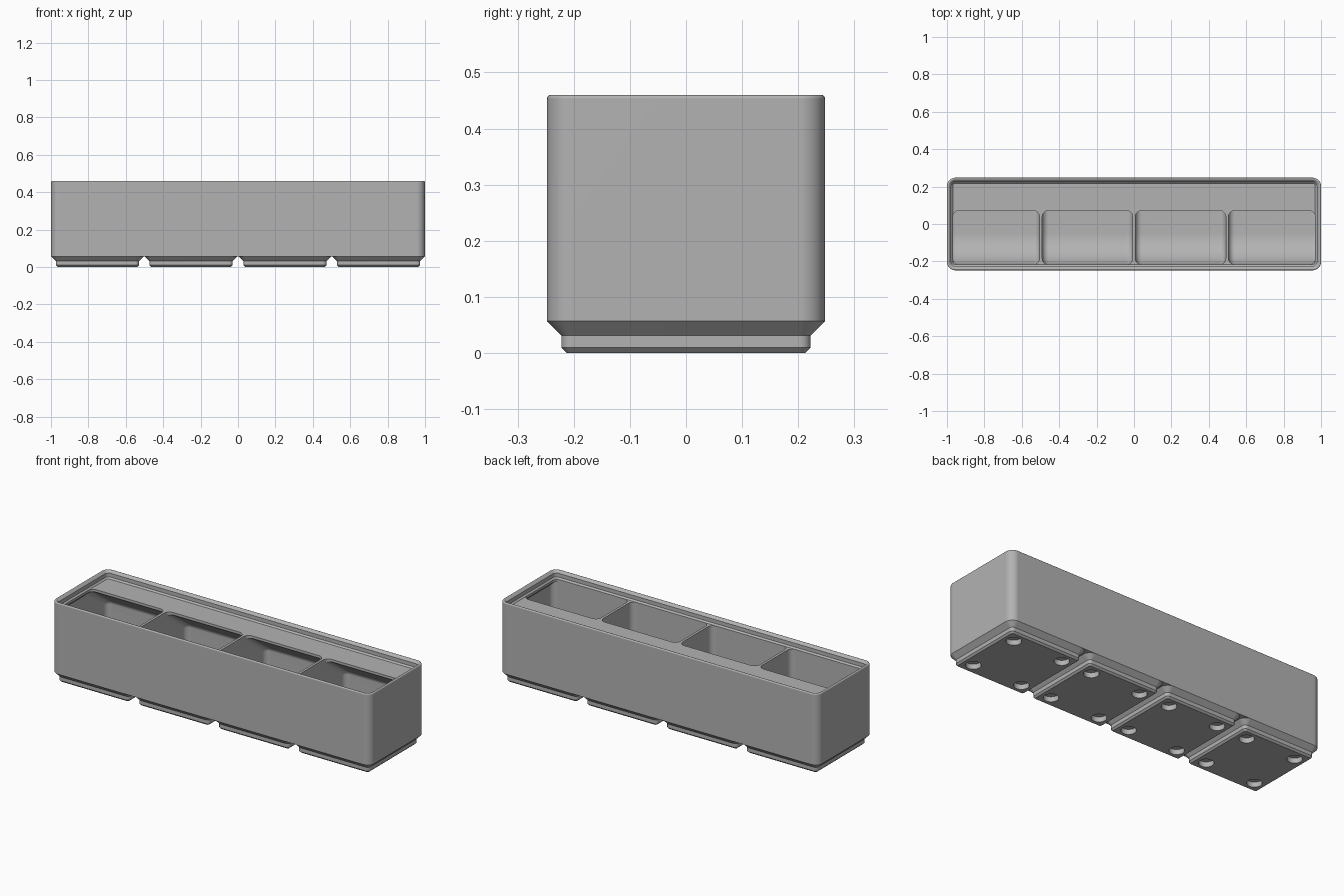
import bpy, bmesh, math
from mathutils import Vector

if "Cube" in bpy.data.objects:
    bpy.data.objects.remove(bpy.data.objects["Cube"])

MM = 2 / 167.5            # all sizes below are in millimetres
PITCH, HALF, LENGTH = 42, 20.75, 83.75
FILLET, SCOOP = 2.8, 14
SHELF, FLOOR, BASE = 35, 7, 4.75

grey = bpy.data.materials.new("light grey plastic")
grey.use_nodes = True
grey.diffuse_color = (0.45, 0.45, 0.45, 1)
grey.node_tree.nodes["Principled BSDF"].inputs["Base Color"].default_value = grey.diffuse_color


def loft(name, stacks):
    """Skin each stack of equal loops and cap both ends."""
    bm = bmesh.new()
    for loops in stacks:
        rings = [[bm.verts.new(Vector(p) * MM) for p in loop] for loop in loops]
        n = len(rings[0])
        for a, b in zip(rings, rings[1:]):
            for i in range(n):
                j = (i + 1) % n
                bm.faces.new((a[i], a[j], b[j], b[i]))
        bm.faces.new(rings[0])
        bm.faces.new(rings[-1])
    bmesh.ops.remove_doubles(bm, verts=bm.verts, dist=1e-6)
    bmesh.ops.recalc_face_normals(bm, faces=bm.faces)
    mesh = bpy.data.meshes.new(name)
    bm.to_mesh(mesh)
    bm.free()
    mesh.materials.append(grey)
    obj = bpy.data.objects.new(name, mesh)
    bpy.context.collection.objects.link(obj)
    return obj


def apply(obj, mod):
    bpy.ops.object.select_all(action="DESELECT")
    bpy.context.view_layer.objects.active = obj
    obj.select_set(True)
    bpy.ops.object.modifier_apply(modifier=mod.name)


def combine(target, tool, operation):
    """Boolean the tool into the target, then drop the tool."""
    mod = target.modifiers.new("cut", "BOOLEAN")
    mod.operation, mod.object, mod.solver = operation, tool, "EXACT"
    apply(target, mod)
    bpy.data.objects.remove(tool)


def finish(obj):
    bpy.ops.object.select_all(action="DESELECT")
    bpy.context.view_layer.objects.active = obj
    obj.select_set(True)
    bpy.ops.object.shade_smooth_by_angle(angle=math.radians(30))
    mod = obj.modifiers.new("even shading", "WEIGHTED_NORMAL")
    mod.keep_sharp = True
    apply(obj, mod)


def round_rect(hx, hy, r, z, cx=0, cy=0, steps=8):
    loop = []
    for q, (sx, sy) in enumerate(((1, 1), (-1, 1), (-1, -1), (1, -1))):
        for i in range(steps + 1):
            a = (q + i / steps) * math.pi / 2
            loop.append((cx + sx * (hx - r) + r * math.cos(a),
                         cy + sy * (hy - r) + r * math.sin(a), z))
    return loop


def circle(cx, cy, r, z, n=32):
    return [(cx + r * math.cos(2 * math.pi * i / n),
             cy + r * math.sin(2 * math.pi * i / n), z) for i in range(n)]


def pocket_rays():
    """Side profile of a compartment as (inner point, outward ray) pairs."""
    tip_y, tip_z, back, front = 6, 33.8, 19.8, -18.15
    under = tip_z - (back - tip_y) * math.tan(math.radians(36))
    corners = [((back, FLOOR), FILLET), ((back, under), FILLET), ((tip_y, tip_z), FILLET),
               ((tip_y, 43), FILLET), ((front, 43), FILLET), ((front, FLOOR), SCOOP)]
    pts = [Vector(c[0]) for c in corners]
    rays = []
    for i, (_, radius) in enumerate(corners):
        p = pts[i]
        d1 = (p - pts[i - 1]).normalized()
        d2 = (pts[(i + 1) % len(pts)] - p).normalized()
        n1, n2 = Vector((d1.y, -d1.x)), Vector((d2.y, -d2.x))
        mitre = (n1 + n2) / (1 + n1.dot(n2))
        if d1.x * d2.y - d1.y * d2.x < 0:      # inward corner at the tab tip
            rays.append((p - mitre * FILLET, mitre))
            continue
        steps = 16 if radius > FILLET else 8
        a1 = math.atan2(n1.y, n1.x)
        turn = math.acos(max(-1, min(1, n1.dot(n2))))
        for s in range(steps + 1):
            a = a1 + turn * s / steps
            ray = Vector((math.cos(a), math.sin(a)))
            rays.append((p - mitre * radius + ray * (radius - FILLET), ray))
    return rays


def pocket(cx, half_width):
    rays, left, right = pocket_rays(), [], []
    for i in range(9):
        t = i / 8 * math.pi / 2
        x = half_width - FILLET + FILLET * math.cos(t)
        prof = [core + ray * FILLET * math.sin(t) for core, ray in rays]
        left.append([(cx - x, p.x, p.y) for p in prof])
        right.insert(0, [(cx + x, p.x, p.y) for p in prof])
    return loft("pocket_cutter", [left + right])


# Outer shell with the stacking lip: up the outside, over the rim, down to the shelf
rim = [(0, BASE), (0, 37.95)]
for k in range(1, 8):
    a = math.pi - k / 7 * math.radians(135)
    rim.append((0.6 + 0.6 * math.cos(a), 37.95 + 0.6 * math.sin(a)))
rim += [(1.9, 37.5), (1.9, 35.7), (2.6, SHELF)]
bin_body = loft("bin_body", [[round_rect(LENGTH - d, HALF - d, 3.75 - d, z) for d, z in rim]])

# Four compartments, each with a front scoop and a rear label tab
for i in range(4):
    cutter = pocket((i - 1.5) * 41.7, 20.25)
    if i in (0, 3):
        # End compartments keep a sloped ledge under the lip
        side = -1 if i == 0 else 1
        ledge = [(75, 50), (75, 33.9), (81.15, 33.9), (84, 31.05), (84, 50)]
        wedge = loft("ledge_cutter", [[[(side * x, y, z) for x, z in ledge] for y in (-30, 30)]])
        combine(cutter, wedge, "DIFFERENCE")
        mouth = loft("mouth_cutter", [[round_rect(10.075, 12.075, FILLET, z, side * 71.075, -6.075)
                                       for z in (33.6, 40)]])
        combine(cutter, mouth, "UNION")
    combine(bin_body, cutter, "DIFFERENCE")
finish(bin_body)

# Stepped feet with four magnet holes each
foot_steps = [(2.95, 0), (2.15, 0.8), (2.15, 2.6), (0, BASE)]
for i in range(4):
    cx = (i - 1.5) * PITCH
    foot = loft(f"foot_{i + 1}", [[round_rect(HALF - d, HALF - d, 3.75 - d, z, cx)
                                   for d, z in foot_steps]])
    holes = loft("magnet_hole_cutter", [[circle(cx + sx * 13, sy * 13, 3.25, z) for z in (-1, 2.4)]
                                        for sx in (-1, 1) for sy in (-1, 1)])
    combine(foot, holes, "DIFFERENCE")
    finish(foot)
